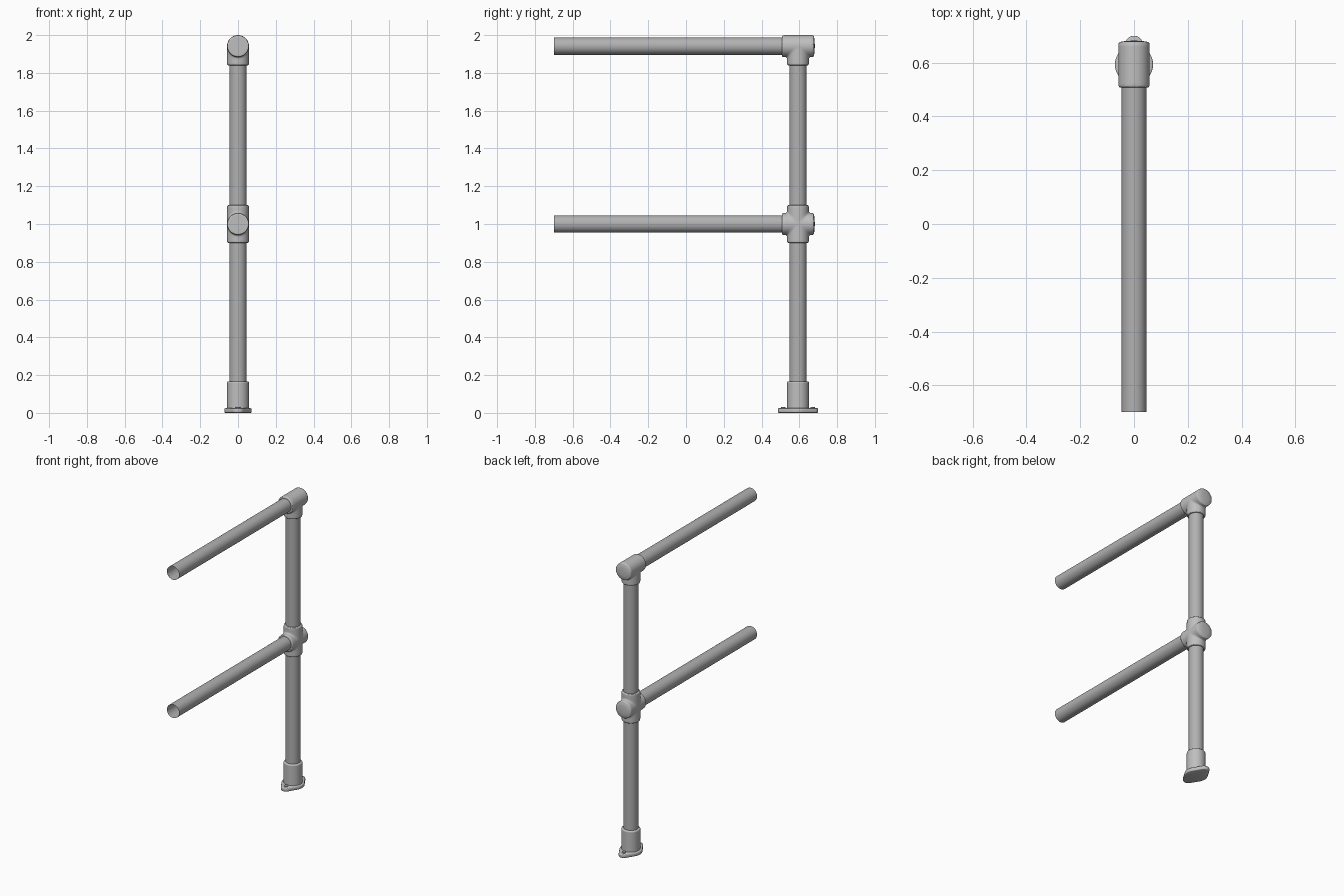
import bpy
import bmesh
from math import radians, tau
from mathutils import Matrix, Vector

cube = bpy.data.objects.get("Cube")
if cube:
    bpy.data.objects.remove(cube, do_unlink=True)

POST_Y = 0.593
PIPE_R = 0.046
SLEEVE_R = 0.058
TOP_Z = 1.942
MID_Z = 1.0
FRONT, BACK = 0.508, 0.678


def material(name, grey):
    mat = bpy.data.materials.new(name)
    mat.use_nodes = True
    colour = (grey, grey, grey, 1)
    mat.diffuse_color = colour
    mat.node_tree.nodes["Principled BSDF"].inputs["Base Color"].default_value = colour
    return mat


pipe_grey = material("pipe grey", 0.44)
fitting_grey = material("fitting grey", 0.52)


def add_cylinder(bm, start, end, radius, caps=True):
    start, end = Vector(start), Vector(end)
    axis = end - start
    turn = axis.to_track_quat("Z", "Y").to_matrix().to_4x4()
    bmesh.ops.create_cone(bm, cap_ends=caps, segments=48, radius1=radius,
                          radius2=radius, depth=axis.length,
                          matrix=Matrix.Translation((start + end) / 2) @ turn)


def finish(bm, name, mat, smooth_angle=35):
    mesh = bpy.data.meshes.new(name)
    bm.to_mesh(mesh)
    bm.free()
    obj = bpy.data.objects.new(name, mesh)
    bpy.context.collection.objects.link(obj)
    mesh.materials.append(mat)
    bpy.ops.object.select_all(action="DESELECT")
    obj.select_set(True)
    bpy.context.view_layer.objects.active = obj
    bpy.ops.object.shade_smooth_by_angle(angle=radians(smooth_angle))
    return obj


def bevel(obj, width, segments):
    mod = obj.modifiers.new("Rounded edges", "BEVEL")
    mod.width = width
    mod.segments = segments
    mod.limit_method = "ANGLE"
    mod.angle_limit = radians(40)


def pipe(name, start, end):
    """Open, thin tube."""
    bm = bmesh.new()
    add_cylinder(bm, start, end, PIPE_R, caps=False)
    finish(bm, name, pipe_grey)


def cast_fitting(name, sleeves):
    """Sleeves fused into one casting with softened joints and rims."""
    bm = bmesh.new()
    for start, end in sleeves:
        add_cylinder(bm, start, end, SLEEVE_R)
    obj = finish(bm, name, fitting_grey)
    fuse = obj.modifiers.new("Fuse", "REMESH")
    fuse.mode = "VOXEL"
    fuse.voxel_size = 0.004
    fuse.use_smooth_shade = True
    soften = obj.modifiers.new("Soften", "SMOOTH")
    soften.factor = 0.5
    soften.iterations = 16


def end_cap(name, z):
    """Softly domed cap closing the back of a sleeve."""
    bm = bmesh.new()
    profile = [(SLEEVE_R, BACK - 0.018), (SLEEVE_R, BACK - 0.010),
               (SLEEVE_R - 0.003, BACK - 0.004), (SLEEVE_R - 0.010, BACK),
               (SLEEVE_R / 2, BACK + 0.003), (0, BACK + 0.004)]
    verts = [bm.verts.new((r, y, z)) for r, y in profile]
    edges = [bm.edges.new(pair) for pair in zip(verts, verts[1:])]
    bmesh.ops.spin(bm, geom=verts + edges, cent=(0, 0, z), axis=(0, 1, 0),
                   angle=tau, steps=48)
    bmesh.ops.remove_doubles(bm, verts=bm.verts[:], dist=0.0001)
    bmesh.ops.recalc_face_normals(bm, faces=bm.faces[:])
    if sum(f.normal.y for f in bm.faces) < 0:
        bmesh.ops.reverse_faces(bm, faces=bm.faces[:])
    finish(bm, name, fitting_grey, 80)


# Post and rails
pipe("post", (0, POST_Y, 0.03), (0, POST_Y, 1.9))
for name, z in (("top_rail", TOP_Z), ("middle_rail", MID_Z)):
    pipe(name, (0, -0.7, z), (0, 0.56, z))

# Corner tee and middle cross
cast_fitting("top_tee", [
    ((0, FRONT, TOP_Z), (0, BACK, TOP_Z)),
    ((0, POST_Y, 1.84), (0, POST_Y, TOP_Z))])
cast_fitting("middle_cross", [
    ((0, FRONT, MID_Z), (0, BACK, MID_Z)),
    ((0, POST_Y, 0.9), (0, POST_Y, 1.1))])
end_cap("top_tee_cap", TOP_Z)
end_cap("middle_cross_cap", MID_Z)

# Base socket
bm = bmesh.new()
add_cylinder(bm, (0, POST_Y, 0.015), (0, POST_Y, 0.167), SLEEVE_R)
bevel(finish(bm, "base_socket", fitting_grey), 0.008, 3)

# Oval base flange: hull around a wide middle and two narrow ends
bm = bmesh.new()
for offset, radius in ((0, 0.071), (-0.074, 0.033), (0.074, 0.033)):
    y = POST_Y + offset
    add_cylinder(bm, (0, y, 0), (0, y, 0.025), radius, caps=False)
bmesh.ops.delete(bm, geom=bm.edges[:], context="EDGES_FACES")
bmesh.ops.convex_hull(bm, input=bm.verts[:])
inner = [v for v in bm.verts if not v.link_faces]
bmesh.ops.delete(bm, geom=inner, context="VERTS")
bmesh.ops.dissolve_limit(bm, angle_limit=radians(1), verts=bm.verts[:], edges=bm.edges[:])
bmesh.ops.recalc_face_normals(bm, faces=bm.faces[:])
bevel(finish(bm, "base_flange", fitting_grey, 120), 0.005, 2)

# Screw heads at both ends of the flange
for name, side in (("front_screw", -1), ("back_screw", 1)):
    bm = bmesh.new()
    y = POST_Y + side * 0.077
    add_cylinder(bm, (0, y, 0.02), (0, y, 0.031), 0.012)
    finish(bm, name, fitting_grey)
